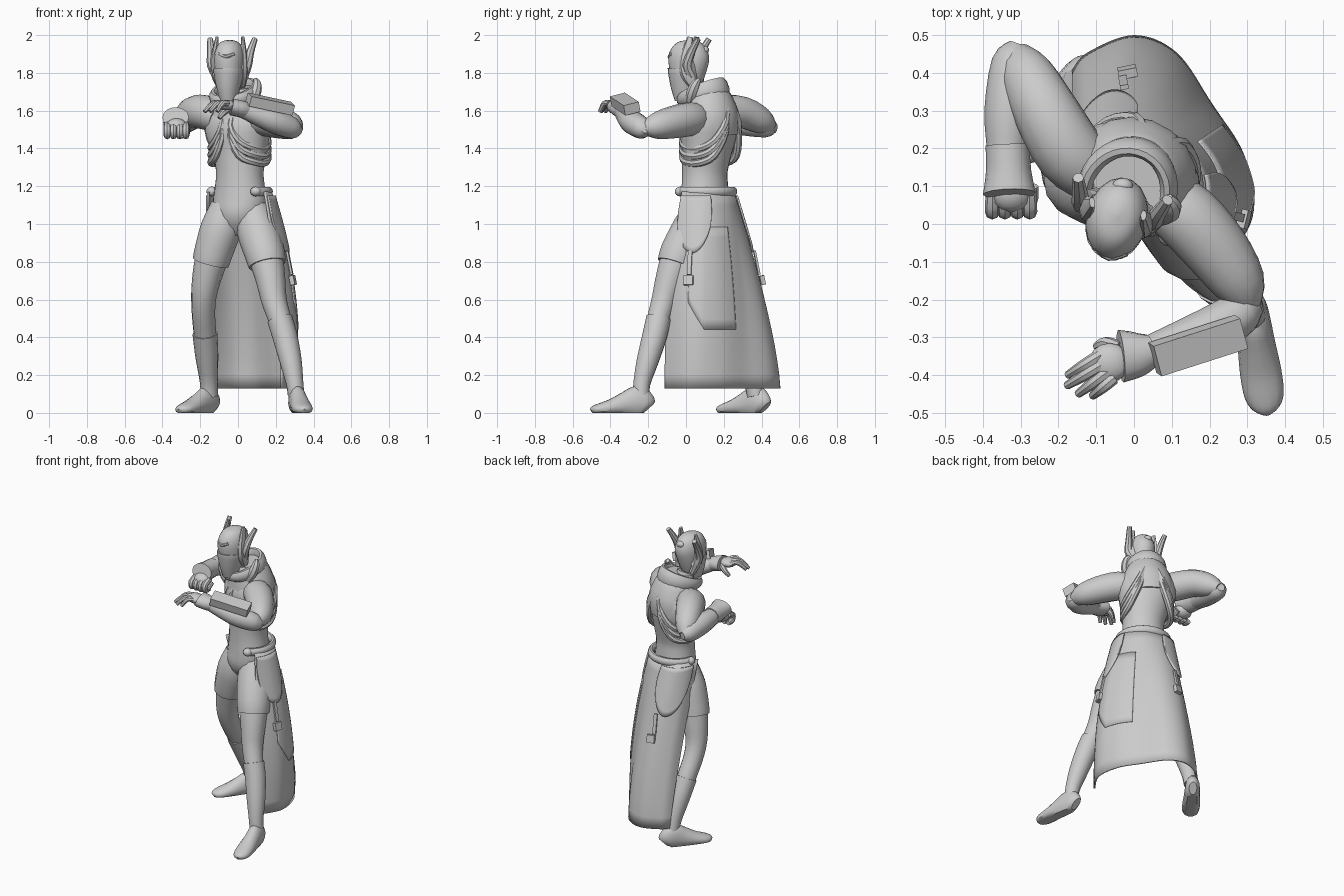
import bpy, bmesh, math
from mathutils import Vector, Matrix

cube = bpy.data.objects.get("Cube")
if cube:
    bpy.data.objects.remove(cube, do_unlink=True)

grey = bpy.data.materials.new("plain_grey")
grey.use_nodes = True
grey.diffuse_color = (0.6, 0.6, 0.6, 1)
grey.node_tree.nodes["Principled BSDF"].inputs["Base Color"].default_value = (0.6, 0.6, 0.6, 1)


def finish(name, bm, sharp=40):
    bmesh.ops.recalc_face_normals(bm, faces=bm.faces)
    mesh = bpy.data.meshes.new(name)
    bm.to_mesh(mesh)
    bm.free()
    mesh.materials.append(grey)
    obj = bpy.data.objects.new(name, mesh)
    bpy.context.collection.objects.link(obj)
    bpy.ops.object.select_all(action='DESELECT')
    obj.select_set(True)
    bpy.context.view_layer.objects.active = obj
    bpy.ops.object.shade_smooth_by_angle(angle=math.radians(sharp))
    return obj


def spline(pts, k=3):
    """Catmull-Rom resampling of tuples of any length."""
    out = []
    last = len(pts) - 1
    for i in range(last):
        quad = [pts[max(i - 1, 0)], pts[i], pts[i + 1], pts[min(i + 2, last)]]
        for j in range(k):
            t = j / k
            out.append([0.5 * (2 * b + (c - a) * t + (2 * a - 5 * b + 4 * c - d) * t * t
                               + (3 * b - a - 3 * c + d) * t ** 3) for a, b, c, d in zip(*quad)])
    return out + [list(pts[-1])]


def tube(name, pts, ref=(0, 0, 1), n=14, k=3, floor=False):
    """Sweep an ellipse along points (x, y, z, width[, depth])."""
    rings = spline([tuple(p) if len(p) == 5 else tuple(p) + (p[3],) for p in pts], k)
    pos = [Vector(r[:3]) for r in rings]
    bm = bmesh.new()
    up, prev = Vector(ref), None
    for i, r in enumerate(rings):
        t = (pos[min(i + 1, len(pos) - 1)] - pos[max(i - 1, 0)]).normalized()
        up = (up - t * up.dot(t)).normalized()
        side = t.cross(up)
        ring = []
        for j in range(n):
            a = math.tau * j / n
            p = pos[i] + side * math.cos(a) * r[3] + up * math.sin(a) * r[4]
            if floor:
                p.z = max(p.z, 0)
            ring.append(bm.verts.new(p))
        if prev:
            for j in range(n):
                bm.faces.new((prev[j], prev[(j + 1) % n], ring[(j + 1) % n], ring[j]))
        else:
            bm.faces.new(ring)
        prev = ring
    bm.faces.new(prev)
    return finish(name, bm)


def ball(name, loc, size):
    bm = bmesh.new()
    bmesh.ops.create_uvsphere(bm, u_segments=14, v_segments=8, radius=1,
                              matrix=Matrix.Translation(loc) @ Matrix.Diagonal((*size, 1)))
    return finish(name, bm)


def box(name, loc, size, turn=(0, 0, 0)):
    bm = bmesh.new()
    rot = Matrix.Rotation(turn[2], 4, 'Z') @ Matrix.Rotation(turn[1], 4, 'Y') @ Matrix.Rotation(turn[0], 4, 'X')
    bmesh.ops.create_cube(bm, size=1, matrix=Matrix.Translation(loc) @ rot @ Matrix.Diagonal((*size, 1)))
    return finish(name, bm)


def turned(x, y, z, origin, angle):
    c, s = math.cos(angle), math.sin(angle)
    return (origin[0] + x * c - y * s, origin[1] + x * s + y * c, z)


CHEST, CHEST_TURN = (0.0, 0.12), math.radians(-28)
HEAD, HEAD_TURN = (-0.045, 0.03), math.radians(-14)
BACK = (0.47, 0.88, 0)

# Torso, neck and cowl
tube("torso", [(0, .09, .94, .05, .05), (0, .09, 1.03, .13, .115), (.01, .1, 1.12, .148, .125),
               (.01, .1, 1.2, .136, .12), (.01, .1, 1.28, .13, .118), (.01, .11, 1.39, .152, .13),
               (0, .12, 1.5, .185, .145), (0, .12, 1.6, .165, .125), (-.01, .1, 1.67, .08, .08)],
     BACK, 20)
tube("neck", [(-.02, .09, 1.6, .06), (-.035, .05, 1.72, .055)], BACK)
tube("cowl", [(0, .13, 1.48, .165, .145), (.005, .13, 1.56, .165, .15), (0, .12, 1.63, .145, .136),
              (-.005, .11, 1.68, .12, .12), (-.01, .105, 1.72, .1, .095)], BACK, 18)

# Upright collar, higher behind and pointed towards the throat
collar = []
for i in range(17):
    a = math.tau * i / 16
    lift = math.sin(a)
    p = turned(.108 * math.cos(a), .118 * lift, 1.685 + .035 * lift, (-.018, .09), CHEST_TURN)
    collar.append((*p, .024, .045 + .014 * lift))
tube("high_collar", collar, n=10, k=2)
tube("scarf_knot", [(.06, .02, 1.64, .025), (.09, .03, 1.69, .03), (.1, .05, 1.74, .025), (.09, .07, 1.765, .012)],
     (0, 1, 0), 8)

# Draped scarf folds looping below each arm
for side, word in ((1, "left"), (-1, "right")):
    for i in range(3):
        low = i * .038
        loop = [(.025, .11, 1.65), (.07, .138, 1.54 - low * .6), (.125, .098, 1.44 - low),
                (.148, .02, 1.4 - low), (.126, -.066, 1.405 - low), (.07, -.118, 1.44 - low),
                (.025, -.127, 1.52 - low * .6), (.04, -.09, 1.62)]
        tube(f"{word}_scarf_fold", [(*turned(side * x, y, z, CHEST, CHEST_TURN), .021)
                                    for x, y, z in loop], n=8)

# Head with helmet shell, jaw mask and horns
tube("head", [(-.05, -.005, 1.655, .04, .05), (-.05, 0, 1.72, .058, .073), (-.047, .008, 1.8, .076, .096),
              (-.045, .015, 1.88, .081, .11), (-.045, .02, 1.935, .068, .09), (-.045, .022, 1.965, .042, .055),
              (-.045, .022, 1.975, .005, .005)], (.24, .97, 0), 18)
tube("jaw_mask", [(-.051, -.01, 1.65, .042, .05), (-.051, -.006, 1.72, .062, .076),
                  (-.049, 0, 1.79, .078, .096), (-.048, .002, 1.82, .079, .1)], (.24, .97, 0), 18)
ball("crown_stud", (-.03, .1, 1.92), (.028, .022, .022))
tube("brow_ridge", [(-.1, -.06, 1.9, .01), (-.066, -.086, 1.885, .012), (-.02, -.076, 1.9, .01)], n=8)
for s, word in ((1, "left"), (-1, "right")):
    def horn(name, pts):
        tube(f"{word}_{name}", [(*turned(s * x, y, z, HEAD, HEAD_TURN), *r) for x, y, z, *r in pts], (0, 1, 0), 8)
    horn("ear_blade", [(.06, .03, 1.73, .02, .025), (.078, .0, 1.8, .024, .042),
                       (.08, -.008, 1.88, .02, .036), (.07, .01, 1.99, .008, .014)])
    horn("antenna", [(.07, .02, 1.78, .026), (.096, .0, 1.84, .026), (.107, .025, 1.91, .021),
                     (.122, .065, 1.98, .015)])

# Right arm, drawn back with a bent elbow
tube("right_upper_arm", [(-.1, .13, 1.56, .08), (-.17, .19, 1.59, .092), (-.235, .3, 1.59, .086),
                         (-.285, .4, 1.545, .07), (-.31, .455, 1.51, .035)])
tube("right_forearm", [(-.305, .475, 1.51, .025), (-.318, .43, 1.515, .058), (-.33, .3, 1.535, .066),
                       (-.335, .2, 1.545, .055), (-.335, .15, 1.55, .052)])
tube("right_glove_cuff", [(-.335, .21, 1.548, .058), (-.332, .14, 1.552, .06), (-.33, .08, 1.565, .07, .055)])
ball("right_palm", (-.325, .085, 1.515), (.058, .055, .045))
for i in range(4):
    x = -.375 + i * .033
    tube("right_finger", [(x, .08, 1.525, .018), (x, .035, 1.505, .02), (x, .04, 1.47, .019),
                          (x, .08, 1.465, .015)], (1, 0, 0), 8)
tube("right_thumb", [(-.27, .1, 1.5, .017), (-.275, .055, 1.475, .018), (-.31, .035, 1.465, .013)], n=8)

# Left arm, raised across the chest with a forearm plate
tube("left_upper_arm", [(.07, .07, 1.55, .08), (.14, .02, 1.555, .09), (.22, -.07, 1.538, .086),
                        (.28, -.16, 1.518, .07), (.3, -.225, 1.505, .035)])
tube("left_forearm", [(.335, -.215, 1.5, .02), (.295, -.23, 1.505, .055), (.2, -.285, 1.54, .064),
                      (.1, -.32, 1.575, .052), (.02, -.345, 1.605, .04)])
tube("left_glove_cuff", [(.045, -.335, 1.6, .045), (.01, -.345, 1.61, .06, .045), (-.035, -.35, 1.62, .07, .045)])
box("forearm_plate", (.17, -.322, 1.635), (.245, .085, .055), (.25, .2, .31))
ball("left_palm", (-.065, -.367, 1.63), (.055, .052, .028))
for i, (x, y) in enumerate([(-.175, -.4), (-.178, -.428), (-.148, -.45), (-.11, -.455)]):
    sx, sy = -.09 + i * .012, -.348 - i * .02
    tube("left_finger", [(sx, sy, 1.637, .017), ((sx + x) / 2, (sy + y) / 2, 1.638, .016), (x, y, 1.595, .011)], n=8)
tube("left_thumb", [(-.04, -.33, 1.615, .02), (-.075, -.315, 1.59, .017), (-.1, -.325, 1.56, .011)], n=8)

# Legs, shorts and boots
left_leg = [(.07, .08, 1.1, .07), (.1, .04, .98, .098), (.14, -.03, .85, .095), (.17, -.08, .72, .08),
            (.19, -.115, .6, .068), (.22, -.145, .5, .061), (.25, -.168, .4, .06), (.28, -.205, .27, .052),
            (.3, -.233, .16, .04), (.308, -.238, .09, .038)]
right_leg = [(-.06, .1, 1.1, .07), (-.09, .1, .98, .095), (-.13, .11, .85, .09), (-.16, .125, .74, .08),
             (-.18, .145, .63, .068), (-.183, .185, .53, .062), (-.175, .245, .42, .06), (-.165, .3, .3, .055),
             (-.155, .35, .17, .042), (-.152, .37, .09, .04)]
foot_shape = [(0, .024, .07), (.06, .042, .11), (.2, .047, .145), (.4, .05, .115), (.65, .055, .075),
              (.85, .052, .052), (.96, .036, .038), (1, .012, .022)]
for word, leg, heel, toe in (("left", left_leg, (.305, -.195), (.352, -.5)),
                             ("right", right_leg, (-.125, .42), (-.31, .172))):
    tube(f"{word}_leg", leg, (0, 1, 0))
    hem = [a + (b - a) * .5 for a, b in zip(leg[2], leg[3])]
    tube(f"{word}_shorts", [(*p[:3], p[3] + .012) for p in (leg[0], leg[1], leg[2], hem)], (0, 1, 0))
    tube(f"{word}_boot_shaft", [(*p[:3], p[3] + .006) for p in leg[6 if word == "right" else 5:]], (0, 1, 0))
    tube(f"{word}_foot", [(heel[0] + (toe[0] - heel[0]) * f, heel[1] + (toe[1] - heel[1]) * f,
                           h * .4, w, h * .6) for f, w, h in foot_shape], floor=True)

# Long open-fronted coat skirt, flaring out behind
waist = spline([(.14, -.02), (.172, .06), (.165, .14), (.1, .22), (0, .25), (-.09, .235), (-.14, .18),
                (-.16, .1)], 8)
hem_line = spline([(.228, -.11), (.305, .02), (.285, .18), (.2, .32), (.11, .45), (0, .495), (-.12, .45),
                   (-.16, .405)], 8)
last = len(waist) - 1


def coat_point(u, t, out=0.0):
    i = min(int(u * last), last - 1)
    f = u * last - i
    flare = 1 - (1 - t) ** (1.9 - .7 * u)
    a = Vector(waist[i]).lerp(Vector(waist[i + 1]), f)
    b = Vector(hem_line[i]).lerp(Vector(hem_line[i + 1]), f)
    p = a.lerp(b, flare)
    swell = .025 * math.sin(math.pi * t) * max(0, 1 - abs(u - .2) * 4)
    p += (p - Vector((.03, .08))).normalized() * (out + swell)
    return Vector((p.x, p.y, 1.17 - 1.04 * t))


def cloth(name, u0, u1, t0, bottom, out, nu=24, nt=10):
    bm = bmesh.new()
    rows = [[bm.verts.new(coat_point(u0 + (u1 - u0) * i / nu, t0 + (bottom(i / nu) - t0) * j / nt, out))
             for i in range(nu + 1)] for j in range(nt + 1)]
    for a, b in zip(rows, rows[1:]):
        for i in range(nu):
            bm.faces.new((a[i], a[i + 1], b[i + 1], b[i]))
    solid = finish(name, bm).modifiers.new("thickness", 'SOLIDIFY')
    solid.thickness, solid.offset = .01, 0


def pocket_edge(f):
    return .1 + .21 * math.sin(math.pi * f) ** .6


cloth("coat_skirt", 0, 1, 0, lambda f: 1, 0, 56, 14)
cloth("side_panel", .13, .37, .18, lambda f: .56 + .14 * min(1, f * 3), .005)
cloth("left_hip_flap", .02, .26, .02, pocket_edge, .014)
cloth("rear_hip_flap", .58, .92, .02, pocket_edge, .014)

# Hanging straps with buckles below each flap
for u in (.13, .68):
    strap, buckle = coat_point(u, .36, .015), coat_point(u, .45, .017)
    turn = math.atan2(strap.y - .08, strap.x - .03)
    box("hanging_strap", strap, (.012, .022, .13), (0, -.2, turn))
    box("strap_buckle", buckle, (.024, .05, .05), (0, -.2, turn))

# Thick belt around the sides and back, open at the front
belt = [(*turned(.156 * math.cos(a), .15 * math.sin(a), 1.172, (.01, .1), CHEST_TURN), .02, .026)
        for a in [math.radians(-30 + 20 * i) for i in range(12)]]
tube("belt", belt, n=10, k=2)
for p in (belt[0], belt[-1]):
    ball("belt_end", p[:3], (.03, .03, .026))
